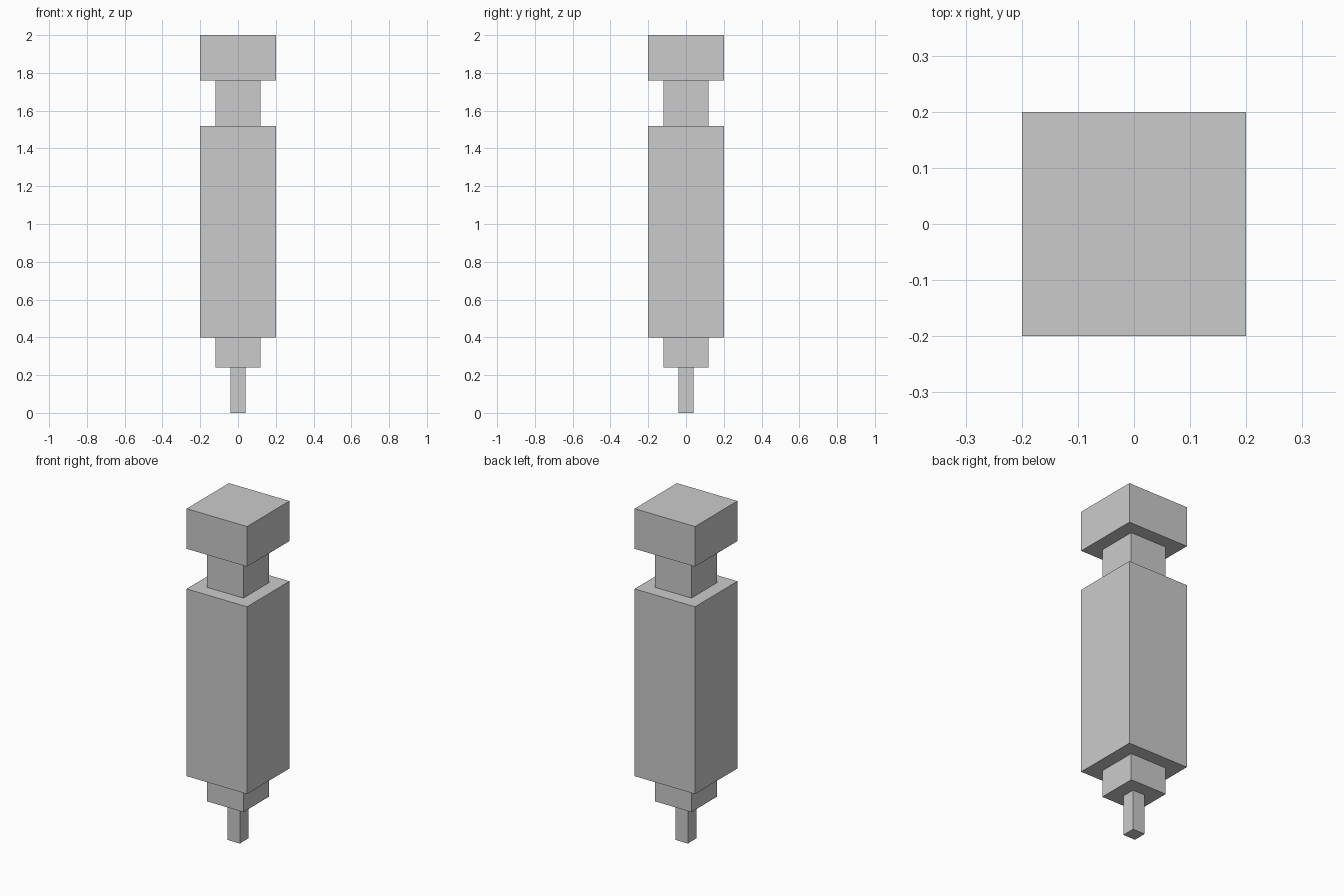
import bpy

default_cube = bpy.data.objects.get("Cube")
if default_cube:
    bpy.data.objects.remove(default_cube, do_unlink=True)

# Single plain grey
grey = bpy.data.materials.new("light_grey")
grey.use_nodes = True
colour = (0.6, 0.6, 0.6, 1)
grey.diffuse_color = colour
grey.node_tree.nodes["Principled BSDF"].inputs["Base Color"].default_value = colour


def add_block(name, width, bottom, top):
    """Square block centred on the z axis, spanning bottom to top."""
    bpy.ops.mesh.primitive_cube_add(size=1, location=(0, 0, (bottom + top) / 2))
    block = bpy.context.object
    block.name = name
    block.scale = (width, width, top - bottom)
    bpy.ops.object.transform_apply(location=False, rotation=False, scale=True)
    block.data.materials.append(grey)


# Blocks stacked from the tip upwards: name, width, height
STACK = [
    ("needle", 0.08, 0.24),
    ("needle_collar", 0.24, 0.16),
    ("barrel", 0.40, 1.12),
    ("plunger_rod", 0.24, 0.24),
    ("plunger_head", 0.40, 0.24),
]
z = 0
for name, width, height in STACK:
    add_block(name, width, z, z + height)
    z += height
